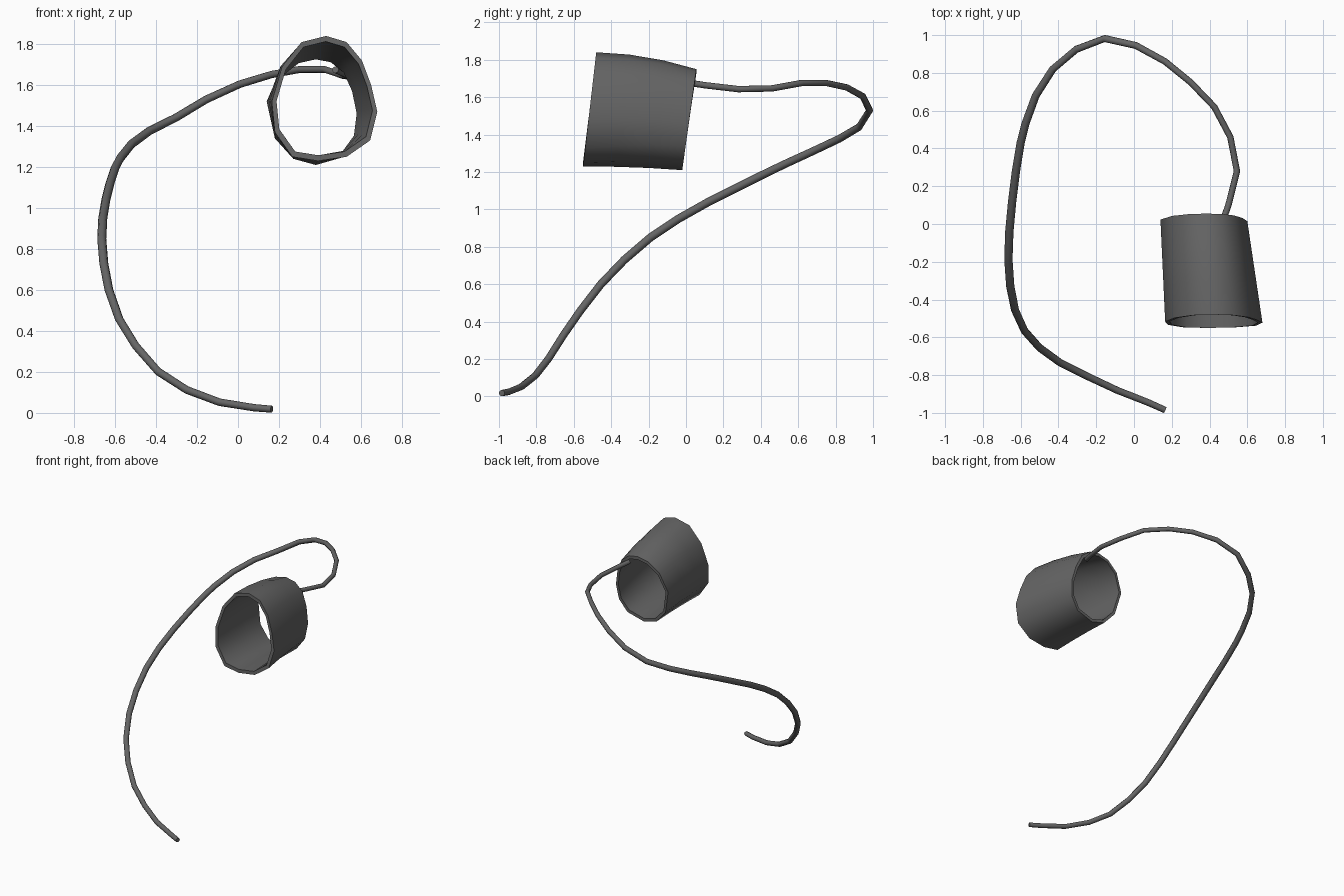
import bpy, bmesh, math

if "Cube" in bpy.data.objects:
    bpy.data.objects.remove(bpy.data.objects["Cube"])

# Dark grey finish shared by both parts
dark = bpy.data.materials.new("dark_grey")
dark.diffuse_color = (.13, .13, .13, 1)
dark.use_nodes = True
dark.node_tree.nodes["Principled BSDF"].inputs["Base Color"].default_value = dark.diffuse_color

# Bent stem: path points with tapering radius
path = [(.165, -.985, .018), (.08, -.947, .025), (-.09, -.88, .052), (-.25, -.805, .112),
        (-.39, -.735, .202), (-.50, -.655, .328), (-.58, -.565, .458), (-.63, -.455, .60),
        (-.655, -.33, .73), (-.665, -.19, .85), (-.66, -.04, .95), (-.645, .12, 1.04),
        (-.625, .28, 1.12), (-.60, .43, 1.195), (-.575, .53, 1.243), (-.52, .68, 1.312),
        (-.43, .82, 1.378), (-.305, .925, 1.44), (-.155, .982, 1.53), (.01, .945, 1.605),
        (.165, .86, 1.652), (.30, .75, 1.676), (.425, .62, 1.676), (.51, .46, 1.647),
        (.545, .28, 1.643), (.50, .10, 1.664), (.475, .03, 1.675)]
cu = bpy.data.curves.new("stem", 'CURVE')
cu.dimensions = '3D'
cu.bevel_depth = 1.0
cu.bevel_resolution = 2
cu.use_fill_caps = True
sp = cu.splines.new('POLY')
sp.points.add(len(path) - 1)
for i, (pt, p) in enumerate(zip(sp.points, path)):
    t = i / (len(path) - 1)
    pt.co = (*p, 1)
    pt.radius = .017 + .005 * math.sin(math.pi * min(1, t * 1.25))
stem = bpy.data.objects.new("stem", cu)
bpy.context.collection.objects.link(stem)


def activate(ob):
    bpy.ops.object.select_all(action='DESELECT')
    ob.select_set(True)
    bpy.context.view_layer.objects.active = ob


activate(stem)
bpy.ops.object.convert(target='MESH')
stem = bpy.context.view_layer.objects.active
stem.data.materials.clear()
stem.data.materials.append(dark)
bpy.ops.object.shade_smooth_by_angle(angle=math.radians(50))

# Open cup: front and back outlines (x, z), lofted with a thin wall
front = [(.43, 1.84), (.53, 1.81), (.605, 1.72), (.65, 1.60), (.68, 1.47), (.645, 1.33),
         (.53, 1.25), (.39, 1.23), (.265, 1.25), (.18, 1.37), (.165, 1.52), (.215, 1.69), (.31, 1.81)]
back = [(.38, 1.75), (.46, 1.735), (.53, 1.68), (.575, 1.58), (.60, 1.46), (.585, 1.34),
        (.52, 1.25), (.38, 1.21), (.27, 1.24), (.18, 1.34), (.14, 1.52), (.20, 1.66), (.29, 1.73)]


def ring(bm, t, scale):
    verts = []
    cx, cz = .42 - .05 * t, 1.535 - .055 * t + .05 * t * (1 - t)
    s = scale + .1 * t * (1 - t)
    for (fx, fz), (bx, bz) in zip(front, back):
        yf = -.55 + .115 * (fz - 1.23)
        yb = -.02 + .139 * (bz - 1.21)
        x, z = fx + (bx - fx) * t, fz + (bz - fz) * t
        dz = z - (1.535 - .055 * t)
        verts.append(bm.verts.new((cx + (x - cx) * scale, yf + (yb - yf) * t, cz + dz * s)))
    return verts


bm = bmesh.new()
steps = [0, .33, .67, 1]
rings = [ring(bm, t, 1) for t in steps] + [ring(bm, t, .91) for t in reversed(steps)]
n = len(front)
for k in range(len(rings)):
    a, b = rings[k], rings[(k + 1) % len(rings)]
    for i in range(n):
        j = (i + 1) % n
        bm.faces.new((a[i], a[j], b[j], b[i]))
bmesh.ops.recalc_face_normals(bm, faces=bm.faces)
me = bpy.data.meshes.new("cup")
bm.to_mesh(me)
bm.free()
me.materials.append(dark)
cup = bpy.data.objects.new("cup", me)
bpy.context.collection.objects.link(cup)
activate(cup)
bpy.ops.object.shade_smooth_by_angle(angle=math.radians(55))
